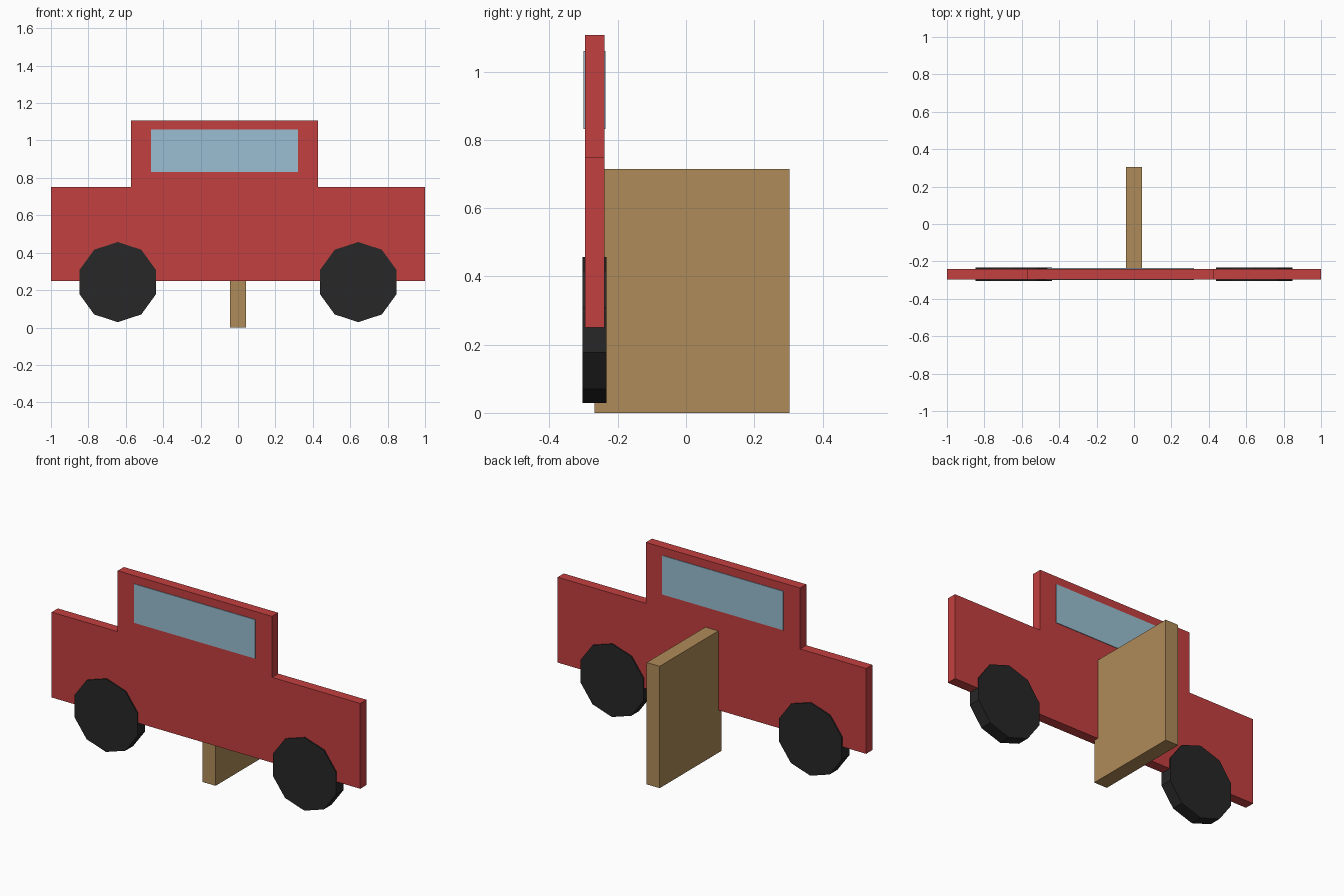
import bpy, bmesh, math
from mathutils import Matrix

if "Cube" in bpy.data.objects:
    bpy.data.objects.remove(bpy.data.objects["Cube"])

PLATE_Y = -0.268


def material(name, color):
    m = bpy.data.materials.new(name)
    m.diffuse_color = (*color, 1)
    m.use_nodes = True
    m.node_tree.nodes["Principled BSDF"].inputs["Base Color"].default_value = m.diffuse_color
    return m


def prism(name, outline, center_y, depth, mat):
    """Extrude an x-z outline along y, centred on center_y."""
    bm = bmesh.new()
    face = bm.faces.new([bm.verts.new((x, center_y - depth / 2, z)) for x, z in outline])
    ext = bmesh.ops.extrude_face_region(bm, geom=[face])
    moved = [v for v in ext["geom"] if isinstance(v, bmesh.types.BMVert)]
    bmesh.ops.translate(bm, verts=moved, vec=(0, depth, 0))
    bmesh.ops.recalc_face_normals(bm, faces=bm.faces)
    mesh = bpy.data.meshes.new(name)
    bm.to_mesh(mesh)
    bm.free()
    mesh.materials.append(mat)
    obj = bpy.data.objects.new(name, mesh)
    bpy.context.collection.objects.link(obj)
    return obj


def rect(x0, x1, z0, z1):
    return [(x0, z0), (x1, z0), (x1, z1), (x0, z1)]


red = material("red_paint", (0.55, 0.05, 0.05))
glass = material("window_blue", (0.32, 0.52, 0.64))
black = material("tyre_black", (0.02, 0.02, 0.02))
wood = material("wood", (0.43, 0.26, 0.10))

# Flat car cutout: body and cabin in one profile
prism("car_body", [(-1, 0.25), (1, 0.25), (1, 0.75), (0.428, 0.75), (0.428, 1.107),
                   (-0.572, 1.107), (-0.572, 0.75), (-1, 0.75)], PLATE_Y, 0.057, red)

# Window panel, slightly proud on both sides
prism("window", rect(-0.465, 0.321, 0.832, 1.06), PLATE_Y, 0.064, glass)

# Ten-sided wheels with a corner at the top
for side, x in (("left", -0.643), ("right", 0.643)):
    ring = [(x + 0.214 * math.sin(math.tau * i / 10), 0.243 + 0.214 * math.cos(math.tau * i / 10))
            for i in range(10)]
    prism(f"{side}_wheel", ring, PLATE_Y, 0.071, black)

# Upright support board behind the cutout
prism("support_board", rect(-0.042, 0.042, 0, 0.714), 0.018, 0.571, wood)
